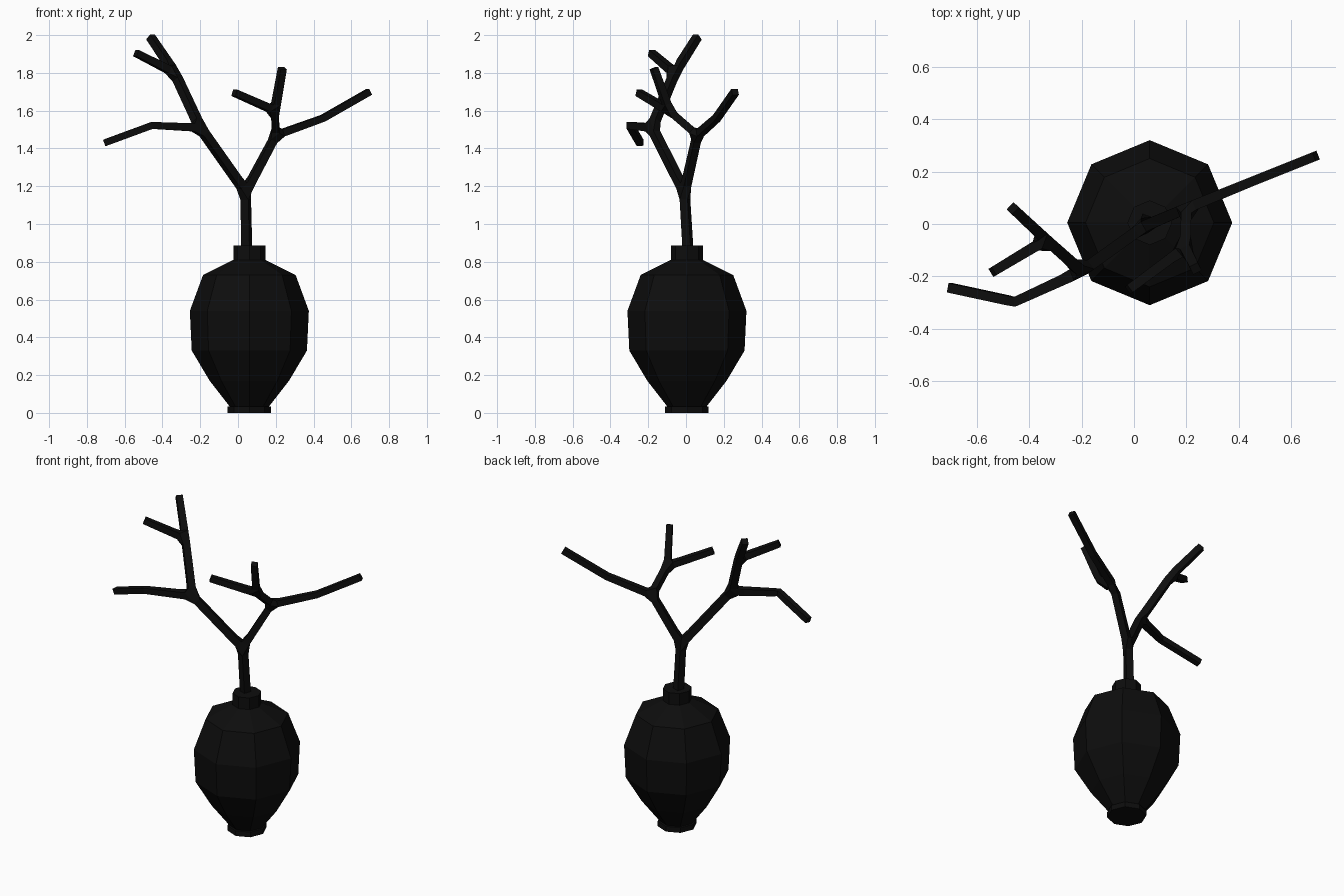
import bpy
import bmesh
from math import cos, sin, tau

cube = bpy.data.objects.get("Cube")
if cube:
    bpy.data.objects.remove(cube, do_unlink=True)

black = bpy.data.materials.new("matte_black")
black.use_nodes = True
colour = (0.004, 0.004, 0.004, 1)
black.diffuse_color = colour
black.node_tree.nodes["Principled BSDF"].inputs["Base Color"].default_value = colour


def add_object(name, mesh):
    obj = bpy.data.objects.new(name, mesh)
    bpy.context.collection.objects.link(obj)
    mesh.materials.append(black)
    return obj


# Vase: eight-sided rings from foot to neck, as (radius, height)
SIDES = 8
profile = [(0.115, 0), (0.115, 0.033), (0.105, 0.035), (0.21, 0.17), (0.305, 0.33),
           (0.315, 0.54), (0.245, 0.73), (0.085, 0.81), (0.085, 0.885)]
bm = bmesh.new()
rings = [[bm.verts.new((r * cos(tau * i / SIDES), r * sin(tau * i / SIDES), z))
          for i in range(SIDES)] for r, z in profile]
for low, high in zip(rings, rings[1:]):
    for i in range(SIDES):
        j = (i + 1) % SIDES
        bm.faces.new((low[i], low[j], high[j], high[i]))
bm.faces.new(rings[0][::-1])
bm.faces.new(rings[-1])
mesh = bpy.data.meshes.new("vase")
bm.to_mesh(mesh)
bm.free()
vase = add_object("vase", mesh)
vase.location = (0.06, 0.005, 0)

# Branches: a skeleton of joints, as name: (parent, position, half thickness)
joints = {
    "base": (None, (0.047, 0.012, 0.84), 0.023),
    "fork": ("base", (0.04, -0.008, 1.17), 0.022),
    "left_fork": ("fork", (0.2, 0.06, 1.47), 0.02),
    "left_bend": ("left_fork", (0.45, 0.162, 1.56), 0.018),
    "left_tip": ("left_bend", (0.695, 0.26, 1.7), 0.018),
    "left_twig": ("left_fork", (0.195, -0.09, 1.6), 0.02),
    "left_twig_high": ("left_twig", (0.235, -0.17, 1.825), 0.018),
    "left_twig_low": ("left_twig", (-0.02, -0.25, 1.695), 0.018),
    "right_fork": ("fork", (-0.2, -0.18, 1.51), 0.022),
    "right_bend": ("right_fork", (-0.455, -0.297, 1.522), 0.018),
    "right_tip": ("right_bend", (-0.705, -0.243, 1.43), 0.018),
    "right_twig": ("right_fork", (-0.335, -0.06, 1.8), 0.021),
    "right_twig_high": ("right_twig", (-0.463, 0.06, 1.99), 0.019),
    "right_twig_low": ("right_twig", (-0.54, -0.183, 1.905), 0.018),
}
names = list(joints)
edges = [(names.index(parent), names.index(name))
         for name, (parent, _, _) in joints.items() if parent]
mesh = bpy.data.meshes.new("branches")
mesh.from_pydata([pos for _, pos, _ in joints.values()], edges, [])
branches = add_object("branches", mesh)
skin = branches.modifiers.new("Skin", "SKIN")
for vert, (_, _, radius) in zip(mesh.skin_vertices[0].data, joints.values()):
    vert.radius = (radius, radius)
mesh.skin_vertices[0].data[0].use_root = True
